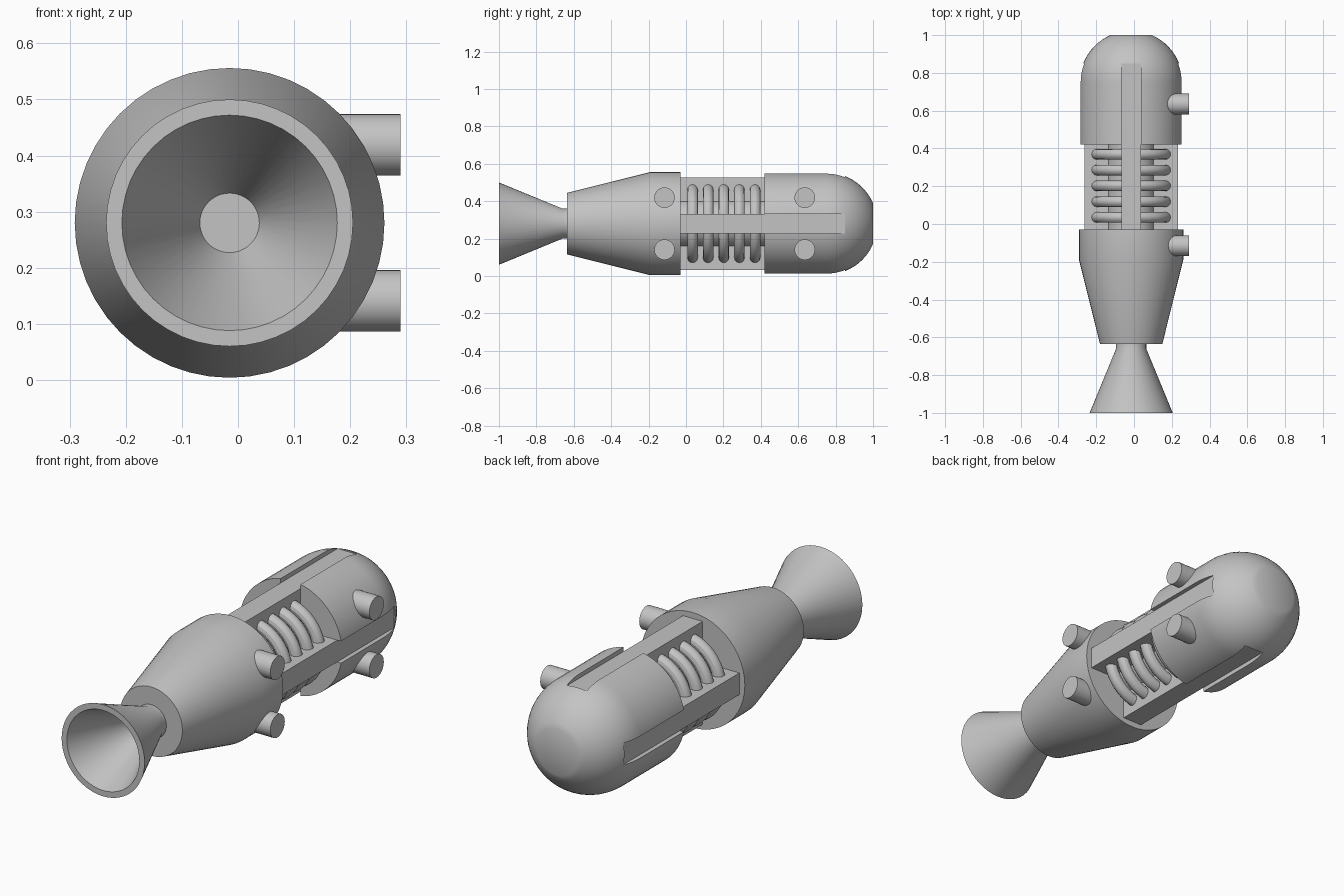
import bpy, bmesh, math
from mathutils import Matrix

if "Cube" in bpy.data.objects:
    bpy.data.objects.remove(bpy.data.objects["Cube"])

AX, AZ = -0.015, 0.28      # long axis of the device, parallel to y
SEG = 48

grey = bpy.data.materials.new("grey metal")
grey.diffuse_color = (0.55, 0.55, 0.55, 1)
grey.use_nodes = True
grey.node_tree.nodes["Principled BSDF"].inputs["Base Color"].default_value = grey.diffuse_color


def finish(name, bm, smooth=True):
    bmesh.ops.recalc_face_normals(bm, faces=bm.faces)
    me = bpy.data.meshes.new(name)
    bm.to_mesh(me)
    bm.free()
    me.materials.append(grey)
    ob = bpy.data.objects.new(name, me)
    bpy.context.collection.objects.link(ob)
    if smooth:
        shade(ob)
    return ob


def shade(ob):
    bpy.ops.object.select_all(action='DESELECT')
    ob.select_set(True)
    bpy.context.view_layer.objects.active = ob
    bpy.ops.object.shade_smooth_by_angle(angle=math.radians(30))


def lathe(name, profile):
    """Revolve (radius, y) points around the long axis; radius 0 closes an end."""
    bm = bmesh.new()
    rings = []
    for r, y in profile:
        n = 1 if r == 0 else SEG
        rings.append([bm.verts.new((AX + r * math.cos(2 * math.pi * i / SEG), y,
                                    AZ + r * math.sin(2 * math.pi * i / SEG)))
                      for i in range(n)])
    for a, b in zip(rings, rings[1:]):
        for i in range(SEG):
            j = (i + 1) % SEG
            quad = [a[i % len(a)], a[j % len(a)], b[j % len(b)], b[i % len(b)]]
            bm.faces.new(list(dict.fromkeys(quad)))
    return finish(name, bm)


def radial_boxes(name, r0, r1, half, y0, y1):
    """Four boxes set around the long axis."""
    bm = bmesh.new()
    for k in range(4):
        m = (Matrix.Translation((AX, 0, AZ)) @ Matrix.Rotation(k * math.pi / 2, 4, 'Y')
             @ Matrix.Translation(((r0 + r1) / 2, (y0 + y1) / 2, 0))
             @ Matrix.Diagonal((r1 - r0, y1 - y0, 2 * half, 1)))
        bmesh.ops.create_cube(bm, size=1, matrix=m)
    return finish(name, bm, False)


# Flared nozzle with a hollow bell
lathe("nozzle", [(0, -0.62), (0.08, -0.62), (0.08, -0.66), (0.22, -1.0),
                 (0.192, -1.0), (0.053, -0.67), (0, -0.67)])

# Tapered front housing
lathe("front_housing", [(0, -0.635), (0.165, -0.635), (0.276, -0.19),
                        (0.276, -0.03), (0, -0.03)])

# Inner core and the cooling rings around it
lathe("core", [(0, -0.04), (0.13, -0.04), (0.13, 0.43), (0, 0.43)])
for n in range(5):
    y = 0.035 + n * 0.0835
    lathe(f"cooling_ring_{n + 1}",
          [(0.188 + 0.028 * math.cos(t * math.pi / 6), y + 0.028 * math.sin(t * math.pi / 6))
           for t in range(13)])
    me = bpy.context.object.data
    bm = bmesh.new()
    bm.from_mesh(me)
    bmesh.ops.remove_doubles(bm, verts=bm.verts, dist=1e-5)
    bmesh.ops.recalc_face_normals(bm, faces=bm.faces)
    bm.to_mesh(me)
    bm.free()

# Rear housing: cylinder with a truncated spherical end
dome = []
for i in range(13):
    a = i / 12 * math.asin(0.25 / 0.273)
    dome.append((0.273 * math.cos(a), 0.75 + 0.273 * math.sin(a)))
rear = lathe("rear_housing", [(0, 0.42), (0.273, 0.42)] + dome + [(0, 1.0)])

# Slots in the rear housing for the four rails
cutter = radial_boxes("slot_cutter", 0.2, 0.4, 0.0525, 0.3, 0.85)
mod = rear.modifiers.new("slots", 'BOOLEAN')
mod.operation = 'DIFFERENCE'
mod.solver = 'EXACT'
mod.object = cutter
bpy.context.view_layer.objects.active = rear
bpy.ops.object.modifier_apply(modifier=mod.name)
bpy.data.objects.remove(cutter)
shade(rear)

# Rails running from the front housing into the slots
radial_boxes("rails", 0.06, 0.247, 0.052, -0.04, 0.851)

# Pegs on the right side
for y in (-0.115, 0.635):
    for dz in (-0.139, 0.139):
        bm = bmesh.new()
        bmesh.ops.create_cone(
            bm, cap_ends=True, segments=32, radius1=0.055, radius2=0.055, depth=0.19,
            matrix=Matrix.Translation((0.195, y, AZ + dz)) @ Matrix.Rotation(math.pi / 2, 4, 'Y'))
        finish(f"{'front' if y < 0 else 'rear'}_{'lower' if dz < 0 else 'upper'}_peg", bm)
